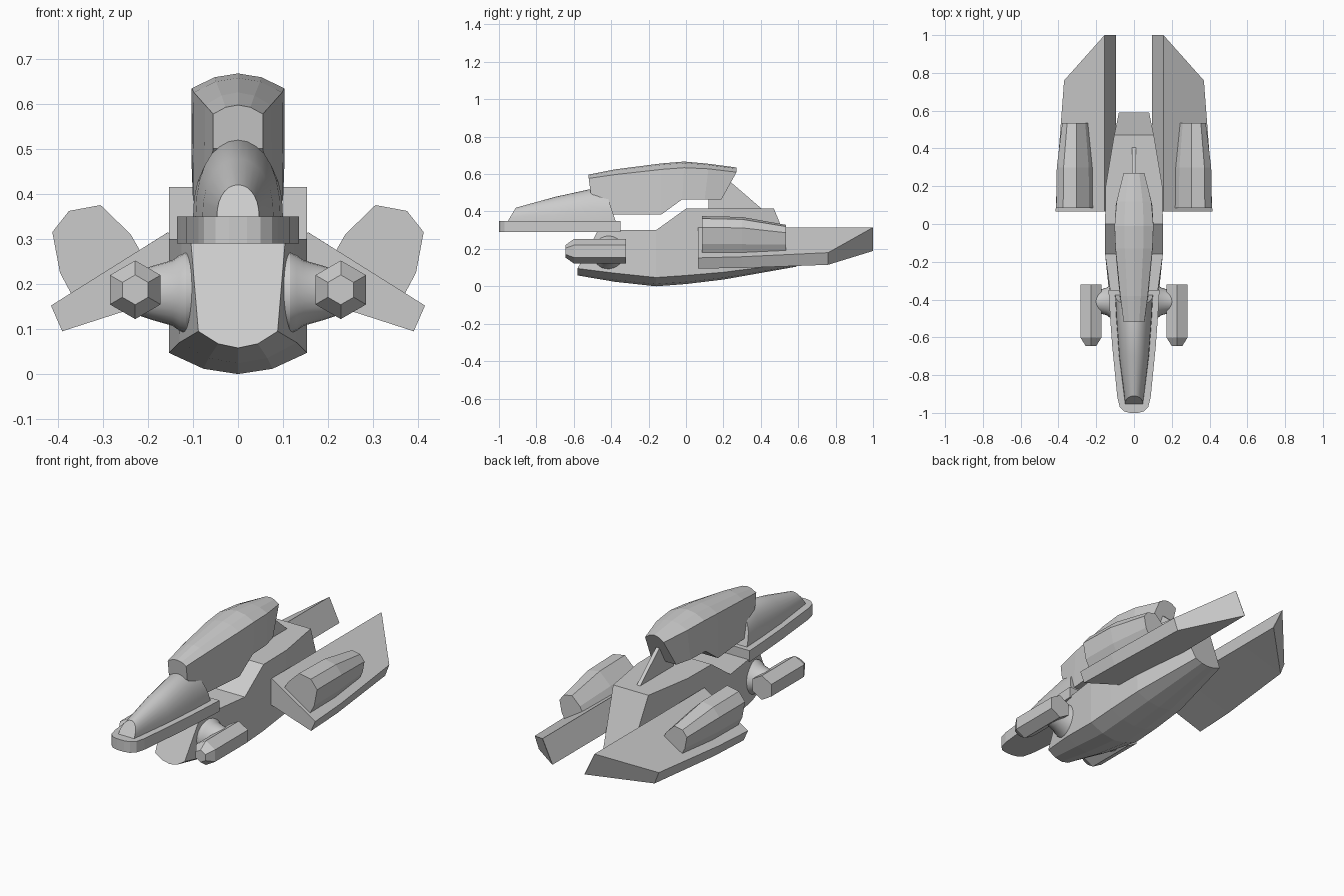
import bpy, bmesh, math

if "Cube" in bpy.data.objects:
    bpy.data.objects.remove(bpy.data.objects["Cube"])


def loft(name, rings, mirror=False, smooth=False):
    """Skin closed rings of 3D points, cap both ends."""
    bm = bmesh.new()
    vs = [[bm.verts.new(p) for p in r] for r in rings]
    n = len(rings[0])
    for a, b in zip(vs, vs[1:]):
        for i in range(n):
            j = (i + 1) % n
            bm.faces.new((a[i], a[j], b[j], b[i]))
    bm.faces.new(vs[0])
    bm.faces.new(vs[-1][::-1])
    bmesh.ops.remove_doubles(bm, verts=bm.verts, dist=1e-5)
    bmesh.ops.recalc_face_normals(bm, faces=bm.faces)
    me = bpy.data.meshes.new(name)
    bm.to_mesh(me)
    bm.free()
    ob = bpy.data.objects.new(name, me)
    bpy.context.collection.objects.link(ob)
    if mirror:
        ob.modifiers.new("mirror", 'MIRROR').use_mirror_merge = False
    if smooth:
        bpy.ops.object.select_all(action='DESELECT')
        ob.select_set(True)
        bpy.context.view_layer.objects.active = ob
        bpy.ops.object.shade_smooth_by_angle(angle=math.radians(30))
    return ob


def shell_ring(y_arc, z_mid, cx, cz, y_flat, fx, fz):
    """Box section with one bowed side (z_mid at centre, cz at corners) and one flat side."""
    bow = [(t * cx, y_arc, z_mid + (cz - z_mid) * t * t) for t in (-1, -.5, 0, .5, 1)]
    return bow + [(fx, y_flat, fz), (-fx, y_flat, fz)]


# Lower hull: bowed belly, stepped deck, raked ends
loft("lower_hull", [shell_ring(*s) for s in (
    (-.58, .058, .088, .095, -.47, .105, .30),
    (-.38, .024, .130, .070, -.36, .125, .30),
    (-.16, .0, .153, .047, -.16, .153, .30),
    (.0, .012, .153, .058, .0, .153, .415),
    (.2, .036, .145, .075, .2, .150, .415),
    (.59, .105, .080, .125, .47, .105, .415))])

# Upper pod: bowed roof, stepped underside
loft("upper_pod", [shell_ring(*s) for s in (
    (-.52, .597, .055, .577, -.51, .055, .50),
    (-.38, .625, .073, .597, -.39, .075, .385),
    (-.13, .657, .098, .625, -.13, .100, .385),
    (-.01, .667, .103, .634, -.02, .103, .465),
    (.12, .655, .092, .628, .10, .097, .465),
    (.27, .635, .055, .610, .19, .075, .465))])


# Canopy: arched sections (y at base, y at crown, half width, height)
def arch(yb, yt, w, h, n=14):
    pts = []
    for i in range(n + 1):
        a = math.pi * i / n
        s = math.sin(a) ** .85
        pts.append((w * math.cos(a), yb + (yt - yb) * s, .345 + (h + .005) * s))
    return pts


loft("canopy", [arch(*s) for s in (
    (-.955, -.91, .047, .07), (-.70, -.70, .079, .128),
    (-.50, -.50, .094, .172), (-.375, -.43, .1, .158))], smooth=True)

# Cockpit floor: flat slab with rounded front
half = [(.135, -.35), (.126, -.5), (.115, -.65), (.088, -.92), (.075, -.97), (.05, -.993), (.02, -1)]
outline = half + [(-x, y) for x, y in reversed(half)]
loft("cockpit_floor", [[(x, y, z) for x, y in outline] for z in (.29, .35)])

# Rear fin joining pod to deck
fin = [(.12, .40), (.12, .55), (.23, .565), (.41, .41)]
loft("rear_fin", [[(x, y, z) for y, z in fin] for x in (-.01, .01)])

# Gun mounts: round bulges on the hull sides
loft("gun_mount", [[(x, -.41 + r * math.cos(math.tau * i / 24), .18 + r * math.sin(math.tau * i / 24))
                    for i in range(24)]
                   for x, r in ((.09, .086), (.115, .09), (.13, .084), (.145, .073), (.19, .06), (.22, .05))],
     mirror=True, smooth=True)

# Guns: six-sided barrels with tapered muzzle
loft("gun_barrel", [[(.228 + r * math.sin(math.tau * i / 6), y, .187 + r * math.cos(math.tau * i / 6))
                     for i in range(6)]
                    for y, r in ((-.645, .033), (-.60, .065), (-.32, .065))], mirror=True)


# Wings: drooping wedge plates, tip swept in to the tail
def wing_ring(y, top, low):
    return [(.155, y, .315), (.095, y, .19), (low[0], y, low[1]), (top[0], y, top[1])]


loft("wing", [wing_ring(.065, (.415, .152), (.39, .095)),
              wing_ring(.30, (.405, .158), (.381, .098)),
              wing_ring(.76, (.37, .18), (.345, .115)),
              wing_ring(1.0, (.156, .3145), (.097, .189))], mirror=True)

# Engine pods on the wings
section = [(.218, .275), (.238, .31), (.305, .375), (.375, .362), (.412, .315), (.395, .225), (.37, .178)]
loft("engine_pod", [[(.305 + (x - .305) * s, y, .22 + (z - .22) * s) for x, z in section]
                    for y, s in ((.085, 1), (.30, .97), (.535, .70))], mirror=True)
